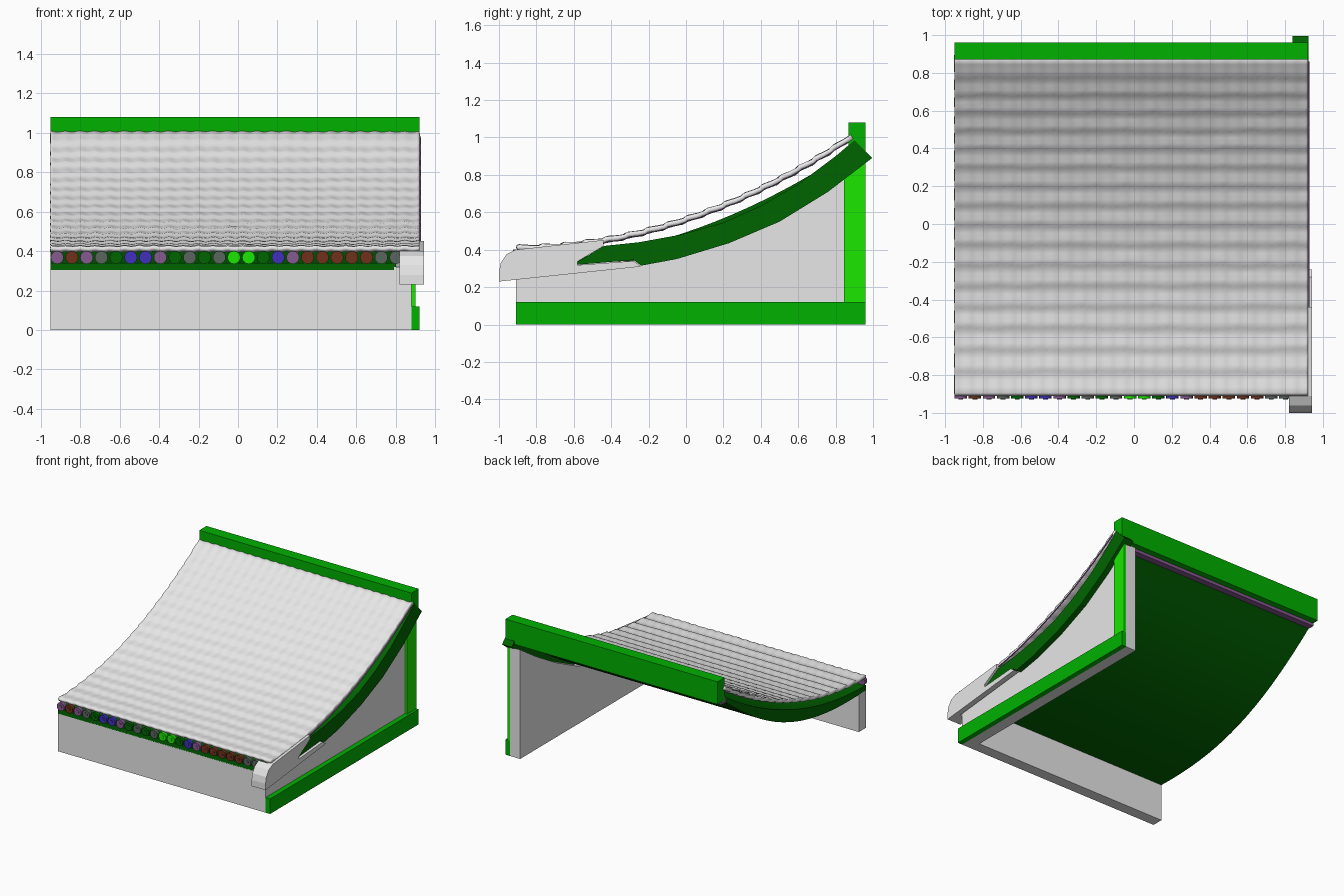
import bpy, bmesh, math, random
from mathutils import Matrix, Vector

random.seed(4)
if "Cube" in bpy.data.objects:
    bpy.data.objects.remove(bpy.data.objects["Cube"])


def material(name, r, g, b):
    m = bpy.data.materials.new(name)
    m.use_nodes = True
    m.diffuse_color = (r, g, b, 1)
    m.node_tree.nodes["Principled BSDF"].inputs["Base Color"].default_value = (r, g, b, 1)
    return m


pale = material("pale_grey", 0.8, 0.8, 0.8)
green = material("green", 0, 0.44, 0)
bright = material("bright_green", 0.01, 0.8, 0)
dark = material("dark_green", 0, 0.13, 0)
purple = material("purple", 0.24, 0.1, 0.28)
brown = material("brown", 0.16, 0.03, 0.012)
blue = material("blue", 0.05, 0.03, 0.5)
slate = material("slate", 0.1, 0.13, 0.11)


def finish(bm, name, mat):
    bmesh.ops.recalc_face_normals(bm, faces=bm.faces)
    mesh = bpy.data.meshes.new(name)
    bm.to_mesh(mesh)
    bm.free()
    mesh.materials.append(mat)
    ob = bpy.data.objects.new(name, mesh)
    bpy.context.collection.objects.link(ob)
    return ob


def extrude_profile(name, points, x0, x1, mat):
    """Sweep a side outline of (y, z) points from x0 to x1."""
    bm = bmesh.new()
    face = bm.faces.new([bm.verts.new((x0, y, z)) for y, z in points])
    out = bmesh.ops.extrude_face_region(bm, geom=[face])["geom"]
    moved = [v for v in out if isinstance(v, bmesh.types.BMVert)]
    bmesh.ops.translate(bm, verts=moved, vec=(x1 - x0, 0, 0))
    return finish(bm, name, mat)


def box(name, x0, x1, y0, y1, z0, z1, mat):
    return extrude_profile(name, [(y0, z0), (y1, z0), (y1, z1), (y0, z1)], x0, x1, mat)


def slope(y):
    """Fraction of the way up the roof."""
    return (y + 0.91) / 1.77


def roof(y):
    """Height of the sweeping roof surface."""
    return 0.42 + 0.58 * slope(y) ** 2


def spread(a, b, n):
    return [a + (b - a) * i / n for i in range(n + 1)]


# Walls and green timber frame
box("front_wall", -0.95, 0.88, -0.91, -0.82, 0, 0.305, pale)
under = [(0.96, 0.87), (0.76, 0.74), (0.5, 0.59), (0.23, 0.46), (-0.05, 0.38),
         (-0.3, 0.34), (-0.91, 0.32)]
extrude_profile("side_wall", [(-0.91, 0), (0.96, 0)] + under, 0.79, 0.88, pale)
box("side_sill", 0.88, 0.92, -0.91, 0.96, 0, 0.12, green)
box("back_post", 0.88, 0.9, 0.845, 0.96, 0.12, 0.88, bright)
box("ridge_beam", -0.95, 0.92, 0.87, 0.96, 0.9, 1.08, green)

# Curved roof deck, deepest past mid slope, with a purple strip under the ridge
ys = spread(-0.91, 0.86, 20)
deck = [(y, roof(y) - 0.08) for y in ys]
deck += [(y, roof(y) - 0.12 - 0.06 * math.sin(math.pi * slope(y) ** 1.25)) for y in reversed(ys)]
extrude_profile("roof_deck", deck, -0.95, 0.8, dark)
box("ridge_underlay", -0.95, 0.79, 0.86, 0.91, 0.876, 0.93, purple)

# Gable board with its hooked lower end
board = [(-0.58, 0.32), (-0.28, 0.345), (-0.24, 0.315), (-0.05, 0.35), (0.23, 0.435),
         (0.5, 0.55), (0.76, 0.71), (0.995, 0.89), (0.9, 0.985), (0.8, 0.9), (0.6, 0.75),
         (0.4, 0.635), (0.2, 0.545), (-0.03, 0.48), (-0.25, 0.44), (-0.44, 0.42), (-0.58, 0.335)]
extrude_profile("gable_board", board, 0.84, 0.925, dark)
trim = [(y, roof(y) - 0.024) for y in spread(-0.44, 0.86, 14)]
trim += [(y, z - 0.004) for y, z in reversed(trim)]
extrude_profile("gable_trim", trim, 0.918, 0.928, purple)

# Pale eave bracket, rounded at the nose
bracket = [(-1, 0.23), (-0.24, 0.31), (-0.28, 0.34), (-0.58, 0.318), (-0.58, 0.337),
           (-0.44, 0.42), (-0.44, 0.452), (-0.91, 0.4), (-0.96, 0.375), (-0.99, 0.33), (-1, 0.28)]
extrude_profile("bracket_plate", bracket, 0.9, 0.943, pale)
nose = [(-1, 0.23), (-0.91, 0.24), (-0.91, 0.4), (-0.96, 0.375), (-0.99, 0.33), (-1, 0.28)]
extrude_profile("bracket_nose", nose, 0.82, 0.943, pale)

# Roof tiles: softly lapped rows, each swelling at its uneven lower edge, rippled across
ROWS, TILES = 17, 25
row_edge = [-0.91 + 0.119 * i - 0.0009 * i * i for i in range(ROWS)] + [0.88]
bm = bmesh.new()
previous = None
for r in range(ROWS):
    y0, y1 = row_edge[r], row_edge[r + 1]
    jitter = [random.uniform(-0.007, 0.007) for _ in range(TILES + 1)]
    rows = [(0, 0), (0.13, 0.009), (0.4, 0.007), (0.7, 0.003)]
    if r == ROWS - 1:
        rows.append((1, 0.003))
    for s, lift in rows:
        line = []
        for i, x in enumerate(spread(-0.95, 0.92, TILES * 6)):
            wave = math.cos(math.tau * i / 6)
            near, part = divmod(i, 6)
            shift = jitter[near] + (jitter[min(near + 1, TILES)] - jitter[near]) * part / 6
            y = y0 + (y1 - y0) * s + (0.006 * wave + shift if r and s < 0.3 else 0)
            z = roof(y) + lift + shift * 0.2 - 0.003 + 0.0025 * wave
            line.append(bm.verts.new((x, y, z)))
        if previous:
            for a, b, c, d in zip(previous, previous[1:], line[1:], line):
                bm.faces.new((a, b, c, d))
        previous = line
tiles = finish(bm, "roof_tiles", pale)
if tiles.data.polygons[0].normal.z < 0:
    tiles.data.flip_normals()
thick = tiles.modifiers.new("thickness", "SOLIDIFY")
thick.thickness = 0.026
thick.offset = -1
bpy.context.view_layer.objects.active = tiles
tiles.select_set(True)
bpy.ops.object.shade_smooth_by_angle(angle=math.radians(60))
tiles.select_set(False)

# Coloured round tile ends along the eave, each with a small raised hub
colours = [purple, brown, purple, slate, dark, blue, blue, purple, dark, slate, dark, slate,
           bright, bright, dark, blue, purple] + [brown] * 5 + [slate] * 2
for i, mat in enumerate(colours):
    bm = bmesh.new()
    place = Matrix.Translation(Vector((-0.917 + 0.0747 * i, -0.91, 0.368)))
    turn = Matrix.Rotation(math.pi / 2, 4, "X")
    for radius, depth in ((0.033, 0.03), (0.013, 0.036)):
        bmesh.ops.create_cone(bm, cap_ends=True, segments=16, radius1=radius, radius2=radius,
                              depth=depth, matrix=place @ turn)
    finish(bm, "eave_tile_end", mat)
